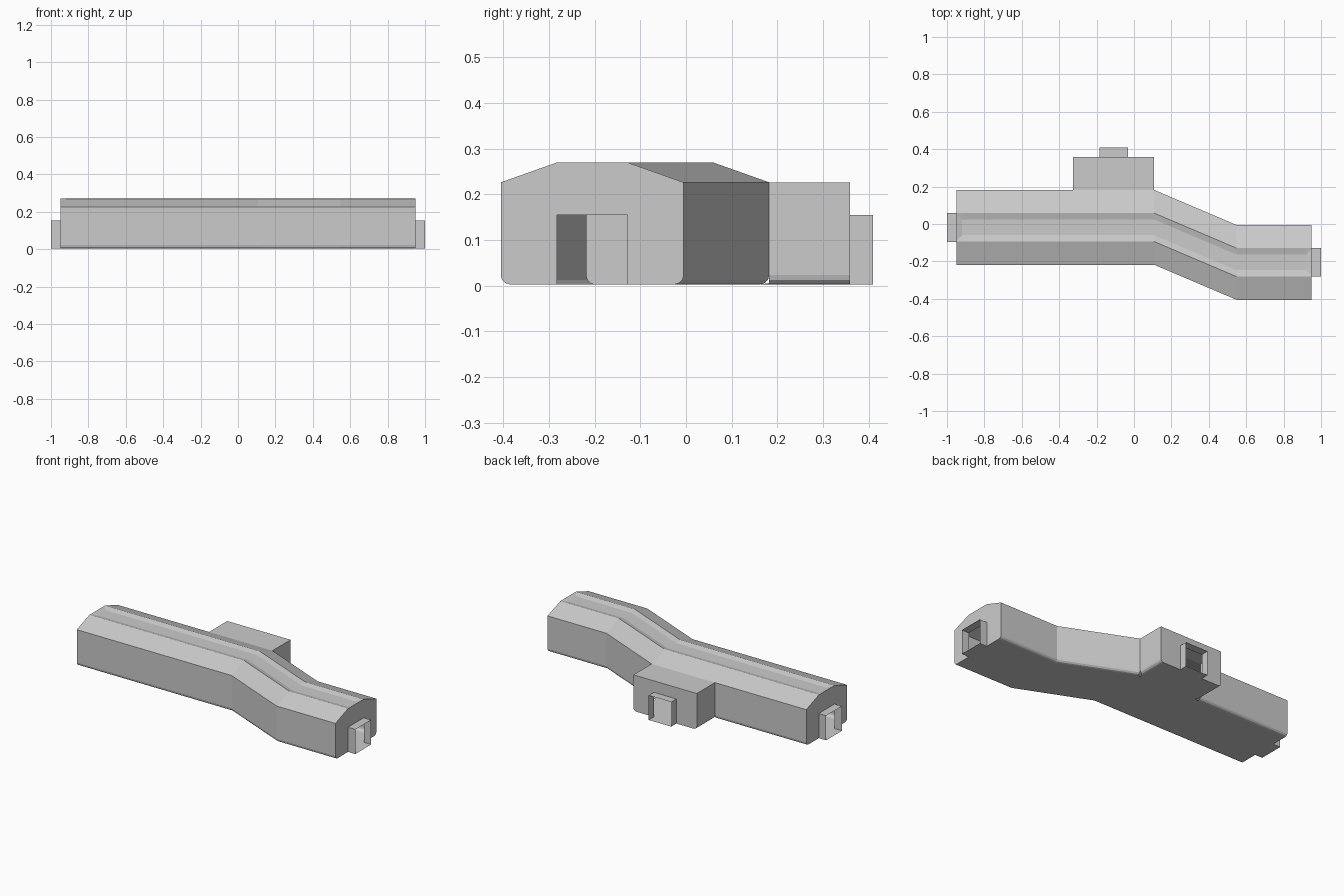
import bpy, bmesh, math
from mathutils import Vector

if "Cube" in bpy.data.objects:
    bpy.data.objects.remove(bpy.data.objects["Cube"])

FLOOR, EAVE, RIDGE, DOOR_TOP = 0.003, 0.226, 0.27, 0.155
R, HALF, TOP = 0.02, 0.2, 0.076
DOOR_HALF, DOOR_DEPTH = 0.077, 0.05


def finish(name, bm):
    bmesh.ops.remove_doubles(bm, verts=bm.verts, dist=0.0005)
    bmesh.ops.recalc_face_normals(bm, faces=bm.faces)
    me = bpy.data.meshes.new(name)
    bm.to_mesh(me)
    bm.free()
    ob = bpy.data.objects.new(name, me)
    bpy.context.collection.objects.link(ob)
    return ob


def face(bm, pts):
    bm.faces.new([bm.verts.new(p) for p in pts])


def fillet(half):
    # rounded bottom corner on the positive side, floor to wall
    return [(half - R + R * math.sin(a), FLOOR + R - R * math.cos(a))
            for a in (math.radians(30 * i) for i in range(4))]


def half_section(inner, inner_z):
    return fillet(HALF) + [(HALF, EAVE), (TOP, RIDGE), (inner, inner_z)]


def mirrored(half):
    return half + [(-u, z) for u, z in reversed(half)]


# Corridor shell: (x, centre y, is end of roof channel)
stations = [(-0.95, -0.018, True), (-0.92, -0.018, False), (-0.325, -0.018, False),
            (0.108, -0.018, False), (0.548, -0.205, False),
            (0.92, -0.205, False), (0.95, -0.205, True)]
bm = bmesh.new()
rings = []
for x, c, end in stations:
    section = mirrored(half_section(0.07, RIDGE) if end else half_section(0.042, 0.261))
    rings.append([Vector((x, c + u, z)) for u, z in section])
n = len(rings[0])
for s in range(len(rings) - 1):
    for i in range(n):
        if s == 2 and i < 4:          # opening into the side room
            continue
        j = (i + 1) % n
        face(bm, [rings[s][i], rings[s][j], rings[s + 1][j], rings[s + 1][i]])


def notch(c=0):
    # door outline cut up from the floor of an end wall
    return [(c - DOOR_HALF, FLOOR), (c - DOOR_HALF, DOOR_TOP),
            (c + DOOR_HALF, DOOR_TOP), (c + DOOR_HALF, FLOOR)]


# Corridor end walls with door openings
wall = mirrored(fillet(HALF) + [(HALF, EAVE), (TOP, RIDGE)]) + notch()
for x, c in ((-0.95, -0.018), (0.95, -0.205)):
    face(bm, [(x, c + u, z) for u, z in wall])
finish("corridor_shell", bm)

# Side room
bm = bmesh.new()
rc, rh, y_back = -0.1085, 0.2165, 0.359
sect = mirrored(fillet(rh) + [(rh, EAVE)])
front = [Vector((rc + u, 0.162 if z < FLOOR + 0.001 else 0.182, z)) for u, z in sect]
back = [Vector((rc + u, y_back, z)) for u, z in sect]
for i in range(len(sect)):
    j = (i + 1) % len(sect)
    face(bm, [front[i], front[j], back[j], back[i]])
face(bm, [(rc + u, y_back, z) for u, z in sect + notch()])
finish("side_room", bm)


# Open door sleeves
def door_sleeve(name, origin, out):
    origin, out = Vector(origin), Vector(out)
    side = Vector((-out.y, out.x, 0))
    bm = bmesh.new()
    loop = [origin + side * u + Vector((0, 0, z)) for u, z in notch()]
    for i in range(4):
        a, b = loop[i], loop[(i + 1) % 4]
        face(bm, [a, b, b + out * DOOR_DEPTH, a + out * DOOR_DEPTH])
    finish(name, bm)


door_sleeve("door_left", (-0.95, -0.018, 0), (-1, 0, 0))
door_sleeve("door_right", (0.95, -0.205, 0), (1, 0, 0))
door_sleeve("door_back", (rc, y_back, 0), (0, 1, 0))
